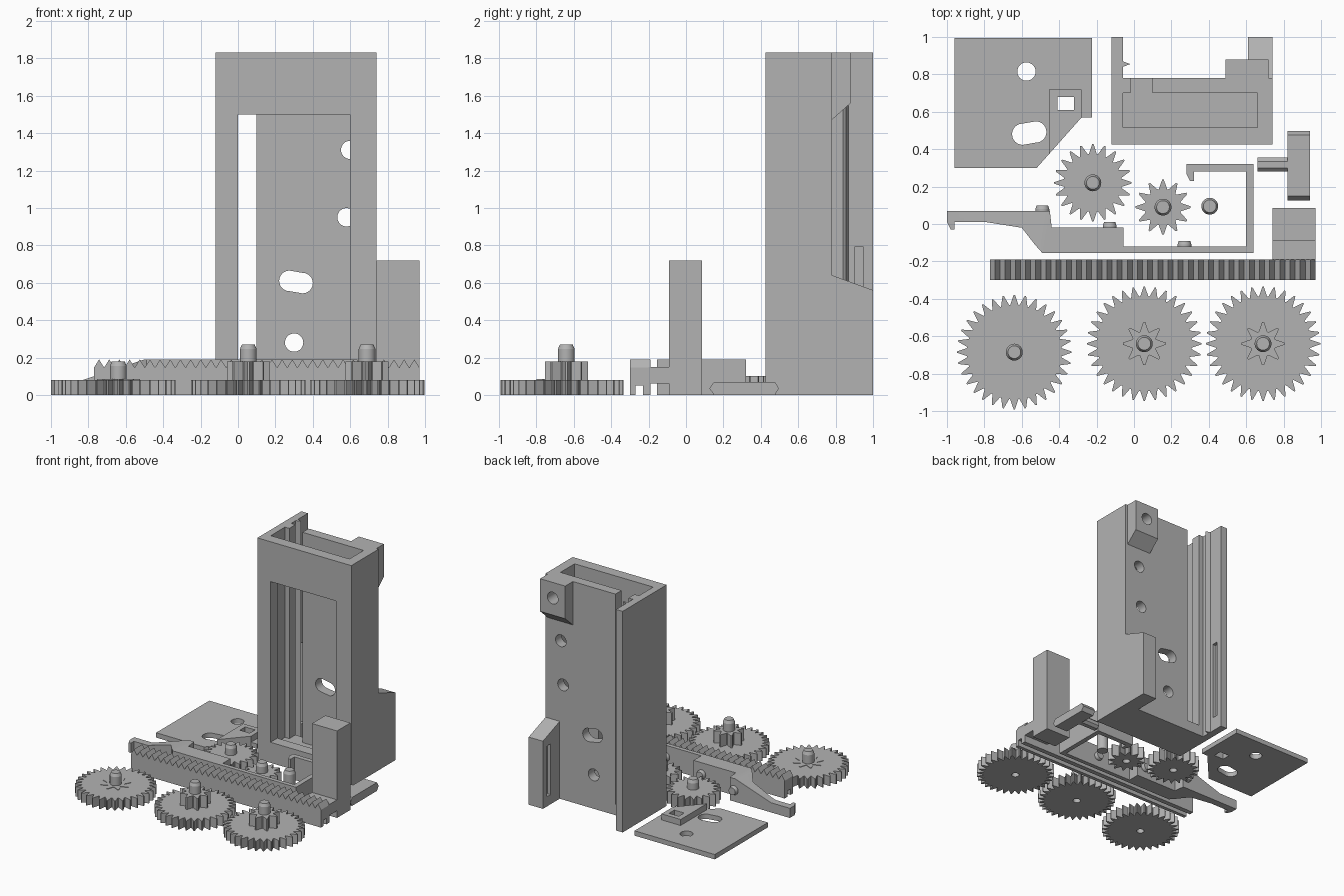
import bpy, bmesh
from math import sin, cos, pi
from mathutils import Matrix, Vector

if "Cube" in bpy.data.objects:
    bpy.data.objects.remove(bpy.data.objects["Cube"])

grey = bpy.data.materials.new("plain grey")
grey.use_nodes = True
grey.diffuse_color = (0.45, 0.45, 0.45, 1)
grey.node_tree.nodes["Principled BSDF"].inputs["Base Color"].default_value = (0.45, 0.45, 0.45, 1)


def finish(name, bm):
    bmesh.ops.recalc_face_normals(bm, faces=bm.faces)
    mesh = bpy.data.meshes.new(name)
    bm.to_mesh(mesh)
    bm.free()
    mesh.materials.append(grey)
    ob = bpy.data.objects.new(name, mesh)
    bpy.context.scene.collection.objects.link(ob)
    return ob


def prism(name, pts, lo, hi, axis="z"):
    """Extrude a flat outline along an axis."""
    place = {"z": lambda a, b, t: (a, b, t),
             "x": lambda a, b, t: (t, a, b),
             "y": lambda a, b, t: (a, t, b)}[axis]
    bm = bmesh.new()
    low = [bm.verts.new(place(a, b, lo)) for a, b in pts]
    high = [bm.verts.new(place(a, b, hi)) for a, b in pts]
    bm.faces.new(low)
    bm.faces.new(high)
    for i in range(len(pts)):
        j = (i + 1) % len(pts)
        bm.faces.new((low[i], low[j], high[j], high[i]))
    return finish(name, bm)


def rect(a0, a1, b0, b1):
    return [(a0, b0), (a1, b0), (a1, b1), (a0, b1)]


def box(name, xs, ys, zs):
    return prism(name, rect(*xs, *ys), *zs)


def ring(a, b, r, n=32):
    return [(a + r * cos(2 * pi * i / n), b + r * sin(2 * pi * i / n)) for i in range(n)]


def oblong(a0, b0, a1, b1, r, n=12):
    """Rounded slot outline, first end on the left."""
    left = [(a0 - r * sin(pi * i / n), b0 + r * cos(pi * i / n)) for i in range(n + 1)]
    right = [(a1 + r * sin(pi * i / n), b1 - r * cos(pi * i / n)) for i in range(n + 1)]
    return left + right


def cut(ob, *cutters):
    """Subtract the cutters, bake the result and remove them."""
    for c in cutters:
        c.hide_render = True
        mod = ob.modifiers.new("cut", "BOOLEAN")
        mod.operation, mod.solver, mod.object = "DIFFERENCE", "EXACT", c
    bpy.context.view_layer.update()
    done = bpy.data.meshes.new_from_object(ob.evaluated_get(bpy.context.evaluated_depsgraph_get()))
    ob.modifiers.clear()
    ob.data = done
    for c in cutters:
        bpy.data.objects.remove(c)
    return ob


def peg(name, base, direction, steps):
    """Stack of tapered rounds: (radius, radius, length)."""
    bm = bmesh.new()
    d = Vector(direction)
    turn = d.to_track_quat("Z", "Y").to_matrix().to_4x4()
    pos = Vector(base)
    for r1, r2, h in steps:
        bmesh.ops.create_cone(bm, cap_ends=True, segments=32, radius1=r1, radius2=r2, depth=h,
                              matrix=Matrix.Translation(pos + d * h / 2) @ turn)
        pos += d * h
    return finish(name, bm)


def star(x, y, root, tip, teeth):
    pts = []
    for i in range(teeth):
        for off, r in ((-0.44, root), (-0.06, tip), (0.06, tip), (0.44, root)):
            a = 2 * pi * (i + off) / teeth + pi / 2
            pts.append((x + r * cos(a), y + r * sin(a)))
    return pts


def gear(name, x, y, root, tip, teeth, thick, top, pinion_top=0):
    wheel = prism(name, star(x, y, root, tip, teeth), 0, thick)
    cut(wheel, prism("bore", ring(x, y, 0.03), -0.05, thick - 0.02))
    start = thick - 0.01
    if pinion_top:
        prism(name + "_pinion", star(x, y, 0.068, 0.115, 8), start, pinion_top)
    peg(name + "_shaft", (x, y, start), (0, 0, 1),
        [(0.045, 0.045, top - 0.025 - start), (0.045, 0.034, 0.025)])


# Gears and loose pin
gear("large_gear_right", -0.64, -0.685, 0.253, 0.306, 32, 0.08, 0.18, 0.084)
gear("large_gear_middle", 0.055, -0.64, 0.253, 0.306, 32, 0.08, 0.27, 0.18)
gear("large_gear_left", 0.69, -0.64, 0.253, 0.306, 32, 0.08, 0.27, 0.18)
gear("medium_gear", -0.22, 0.22, 0.155, 0.207, 20, 0.1, 0.18)
gear("small_gear", 0.155, 0.09, 0.098, 0.147, 12, 0.1, 0.18)
peg("loose_pin", (0.405, 0.095, 0), (0, 0, 1), [(0.045, 0.045, 0.155), (0.045, 0.034, 0.025)])

# Toothed rack with its neck and handle post
x0, x1, teeth = -0.77, 0.97, 32
pitch = (x1 - x0) / teeth
profile = [(x1, 0), (x0, 0)]
for i in range(teeth):
    profile += [(x0 + i * pitch, 0.146), (x0 + (i + 0.5) * pitch, 0.19)]
profile.append((x1, 0.146))
rack = prism("rack", profile, -0.3, -0.19, "y")
cut(rack, box("groove", (-1, 1.1), (-0.27, -0.23), (-0.05, 0.05)))
box("handle_neck", (0.74, 0.97), (-0.2, -0.08), (0.06, 0.15))
box("handle_post", (0.74, 0.97), (-0.09, 0.085), (0, 0.72))

# Hooked lever arm, thinner towards its tip
arm = prism("lever_arm", [
    (-1, 0.07), (-0.45, 0.07), (-0.44, -0.02), (-0.055, -0.02), (-0.055, -0.12), (0.6, -0.12),
    (0.6, 0.28), (0.32, 0.28), (0.32, 0.23), (0.3, 0.23), (0.28, 0.27), (0.28, 0.32),
    (0.64, 0.32), (0.64, -0.155), (-0.49, -0.155), (-0.53, -0.11), (-0.6, -0.02),
    (-0.79, 0.01), (-0.96, 0.01), (-0.96, -0.03), (-0.98, -0.03), (-1, 0.01)], 0, 0.19)
cut(arm, prism("taper", [(-1.1, 0.08), (-0.83, 0.08), (-0.5, 0.19), (-0.5, 0.3), (-1.1, 0.3)],
               -0.3, 0.3, "y"))
for i, (x, y) in enumerate([(-0.49, 0.07), (-0.13, -0.02), (0.27, -0.12)]):
    peg(f"arm_stud_{i + 1}", (x, y - 0.01, 0.095), (0, 1, 0), [(0.037, 0.037, 0.02), (0.037, 0.03, 0.02)])

# T-shaped key
prism("key_bar", [(0.15, 0), (0.475, 0), (0.497, 0.035), (0.475, 0.07), (0.15, 0.07), (0.125, 0.035)],
      0.82, 0.94, "x")
prism("key_stem", [(0.3, 0), (0.335, 0), (0.355, 0.02), (0.355, 0.05), (0.335, 0.07), (0.3, 0.07),
                   (0.28, 0.05), (0.28, 0.02)], 0.66, 0.83, "x")

# Cover plate with raised pad
plate = prism("cover_plate", [(-0.96, 0.3), (-0.52, 0.3), (-0.28, 0.57), (-0.225, 0.57),
                              (-0.225, 0.995), (-0.96, 0.995)], 0, 0.04)
cut(plate, prism("hole", ring(-0.575, 0.815, 0.049), -0.1, 0.2),
    prism("slot", oblong(-0.595, 0.48, -0.525, 0.492, 0.057), -0.1, 0.2),
    box("square", (-0.41, -0.32), (0.61, 0.68), (-0.1, 0.2)))
pad = prism("plate_pad", [(-0.455, 0.373), (-0.28, 0.57), (-0.28, 0.72), (-0.455, 0.72)], 0.035, 0.09)
cut(pad, box("square", (-0.41, -0.32), (0.61, 0.68), (-0.1, 0.2)))

# Tall housing: open top, front window, rear slot, guide wing with a rib
housing = prism("housing", [(-0.12, 0.425), (0.74, 0.425), (0.74, 0.78), (-0.06, 0.78), (-0.06, 0.84),
                            (-0.02, 0.855), (-0.06, 0.87), (-0.06, 1), (-0.12, 1)], 0, 1.83)
cavity = prism("cavity", [(-0.06, 0.515), (0.66, 0.515), (0.66, 0.7), (0.1, 0.7), (0.1, 0.8),
                          (-0.02, 0.8), (-0.02, 0.7), (-0.06, 0.7)], 0.09, 2)
holes = [prism("hole", ring(x, z, 0.049), 0.66, 0.83, "y")
         for x, z in ((0.6, 1.31), (0.58, 0.95), (0.3, 0.28), (0.605, 1.7))]
cut(housing, cavity, box("window", (0, 0.6), (0.3, 0.6), (0.17, 1.5)),
    prism("slot", oblong(0.275, 0.61, 0.345, 0.598, 0.055), 0.66, 0.83, "y"),
    box("wing_groove", (-0.09, -0.03), (0.9, 0.95), (0.12, 0.79)), *holes)

# Rear blocks on the housing
upper = prism("upper_block", [(0.77, 1.462), (0.88, 1.56), (0.88, 1.83), (0.77, 1.83)], 0.49, 0.72, "x")
cut(upper, prism("hole", ring(0.605, 1.7, 0.049), 0.6, 1, "y"))
lower = prism("lower_block", [(0.77, 0), (1, 0), (1, 0.56), (0.77, 0.644)], 0.61, 0.74, "x")
cut(lower, box("groove", (0.55, 0.64), (0.9, 0.95), (0.08, 0.5)))

# Smooth the rounds and keep every edge sharp
bpy.context.view_layer.update()
parts = [o for o in bpy.context.scene.objects if o.type == "MESH" and grey.name in o.data.materials]
for o in bpy.context.view_layer.objects:
    o.select_set(o in parts)
bpy.context.view_layer.objects.active = parts[0]
bpy.ops.object.shade_smooth_by_angle(angle=0.4)
